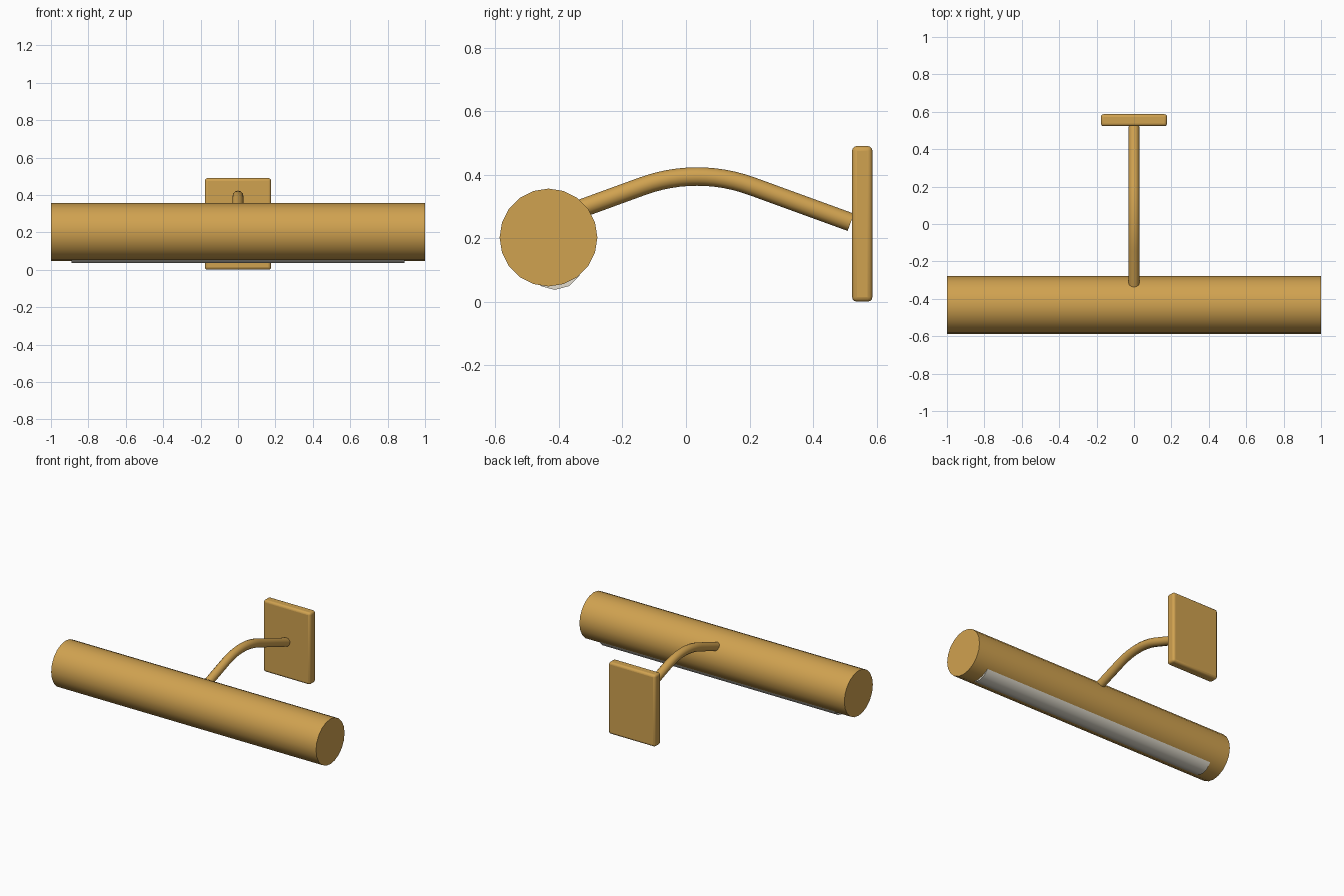
import bpy, math
from mathutils import Vector

cube = bpy.data.objects.get("Cube")
if cube:
    bpy.data.objects.remove(cube, do_unlink=True)


def material(name, rgb):
    m = bpy.data.materials.new(name)
    m.use_nodes = True
    m.diffuse_color = (*rgb, 1)
    m.node_tree.nodes["Principled BSDF"].inputs["Base Color"].default_value = (*rgb, 1)
    return m


brass = material("brass", (0.63, 0.36, 0.08))
frosted = material("frosted_white", (0.76, 0.72, 0.62))


def finish(obj, name, mat, angle=35):
    obj.name = name
    obj.data.materials.append(mat)
    bpy.ops.object.select_all(action="DESELECT")
    obj.select_set(True)
    bpy.context.view_layer.objects.active = obj
    bpy.ops.object.shade_smooth_by_angle(angle=math.radians(angle))
    return obj


def tube_along_x(name, sides, radius, length, y, z, mat):
    bpy.ops.mesh.primitive_cylinder_add(vertices=sides, radius=radius, depth=length,
                                        location=(0, y, z), rotation=(0, math.pi / 2, 0))
    return finish(bpy.context.object, name, mat)


# Lamp shade and the diffuser showing through its underside
tube_along_x("lamp_shade", 20, 0.154, 2.0, -0.433, 0.202, brass)
tube_along_x("diffuser", 12, 0.089, 1.78, -0.413, 0.126, frosted)

# Wall plate with rounded edges
bpy.ops.mesh.primitive_cube_add(size=1, location=(0, 0.555, 0.245))
plate = bpy.context.object
plate.scale = (0.354, 0.064, 0.49)
bpy.ops.object.transform_apply(location=False, rotation=False, scale=True)
bevel = plate.modifiers.new("rounded_edges", "BEVEL")
bevel.width = 0.015
bevel.segments = 3
finish(plate, "wall_plate", brass)

# Arm: two straight ends joined by a circular bend
bend_y, top_z, bend_r = 0.035, 0.394, 0.5
half = math.radians(20)
path = []
for i in range(13):
    a = -half + 2 * half * i / 12
    path.append(Vector((0, bend_y + bend_r * math.sin(a), top_z - bend_r * (1 - math.cos(a)))))
slope = Vector((0, math.cos(half), math.sin(half)))
path.insert(0, path[0] - slope * 0.235)
path.append(path[-1] + Vector((0, slope.y, -slope.z)) * 0.333)

curve = bpy.data.curves.new("arm_path", "CURVE")
curve.dimensions = "3D"
curve.bevel_depth = 0.029
curve.bevel_resolution = 4
curve.use_fill_caps = True
spline = curve.splines.new("POLY")
spline.points.add(len(path) - 1)
for point, co in zip(spline.points, path):
    point.co = (*co, 1)
arm = bpy.data.objects.new("arm", curve)
bpy.context.collection.objects.link(arm)
bpy.ops.object.select_all(action="DESELECT")
arm.select_set(True)
bpy.context.view_layer.objects.active = arm
bpy.ops.object.convert(target="MESH")
finish(bpy.context.object, "arm", brass, 40)
